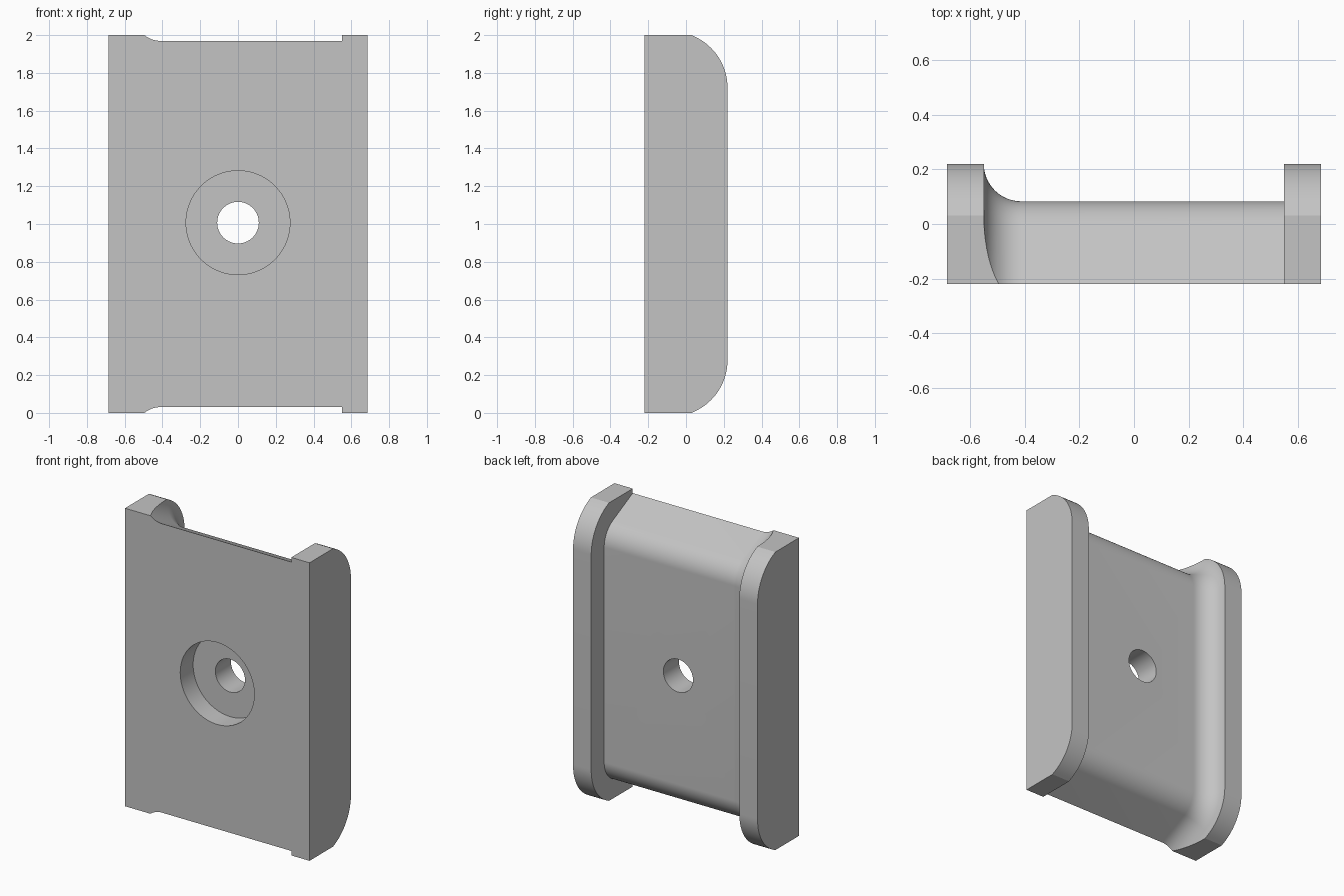
import bpy
import bmesh
from math import cos, sin, tan, radians, pi

if "Cube" in bpy.data.objects:
    bpy.data.objects.remove(bpy.data.objects["Cube"], do_unlink=True)

HALF_X, HALF_Y, HEIGHT = 0.685, 0.22, 2.0
WALL_X, DEPTH = 0.55, 0.137          # inner face of the rims, channel depth
RADIUS, SLOPE = 0.30, radians(26)    # rounded shoulder and its sloping lead-in
HOLE_Z = 1.007


def side_profile(depth):
    """Cross-section of the plate, sunk by depth from the rim outline."""
    r = RADIUS - depth
    sweep = pi / 2 - SLOPE
    steps = 20
    upper = []
    for i in range(steps + 1):
        a = sweep * i / steps
        upper.append((HALF_Y - RADIUS + r * cos(a), 1.72 + r * sin(a)))
    y, z = upper[-1]
    upper.append((-HALF_Y, z + (y + HALF_Y) * tan(SLOPE)))
    lower = [(y, HEIGHT - z) for y, z in reversed(upper)]
    return lower + upper


def apply_boolean(target, cutter, operation):
    mod = target.modifiers.new("cut", "BOOLEAN")
    mod.operation, mod.solver, mod.object = operation, "EXACT", cutter
    bpy.context.view_layer.objects.active = target
    bpy.ops.object.modifier_apply(modifier=mod.name)
    bpy.data.objects.remove(cutter, do_unlink=True)


def bore(radius, y0, y1):
    bpy.ops.mesh.primitive_cylinder_add(
        vertices=96, radius=radius, depth=y1 - y0,
        location=(0, (y0 + y1) / 2, HOLE_Z), rotation=(pi / 2, 0, 0))
    return bpy.context.object


# Stations across the width: rim, cove fillet, channel, square step, rim
stations = [(-HALF_X, 0)]
for i in range(17):
    a = pi / 2 * i / 16
    stations.append((-WALL_X + DEPTH * (1 - cos(a)), DEPTH * sin(a)))
stations += [(WALL_X - 0.0005, DEPTH), (WALL_X, 0), (HALF_X, 0)]

# Loft the plate body
bm = bmesh.new()
rings = [[bm.verts.new((x, y, z)) for y, z in side_profile(d)] for x, d in stations]
for a, b in zip(rings, rings[1:]):
    for i in range(len(a)):
        j = (i + 1) % len(a)
        bm.faces.new((a[i], a[j], b[j], b[i]))
bm.faces.new(rings[0])
bm.faces.new(rings[-1])
bmesh.ops.recalc_face_normals(bm, faces=bm.faces)
mesh = bpy.data.meshes.new("channel_plate")
bm.to_mesh(mesh)
bm.free()
plate = bpy.data.objects.new("channel_plate", mesh)
bpy.context.collection.objects.link(plate)

# Trim the ends flat
bpy.ops.mesh.primitive_cube_add(size=HEIGHT, location=(0, 0, HEIGHT / 2))
apply_boolean(plate, bpy.context.object, "INTERSECT")

# Counterbored screw hole
apply_boolean(plate, bore(0.275, -0.5, -HALF_Y + 0.137), "DIFFERENCE")
apply_boolean(plate, bore(0.11, -0.5, 0.5), "DIFFERENCE")

# Plain grey finish
grey = bpy.data.materials.new("plain_grey")
grey.use_nodes = True
colour = (0.55, 0.55, 0.55, 1)
grey.diffuse_color = colour
grey.node_tree.nodes["Principled BSDF"].inputs["Base Color"].default_value = colour
plate.data.materials.clear()
plate.data.materials.append(grey)

bpy.ops.object.select_all(action="DESELECT")
plate.select_set(True)
bpy.context.view_layer.objects.active = plate
bpy.ops.object.shade_smooth_by_angle(angle=radians(25))
